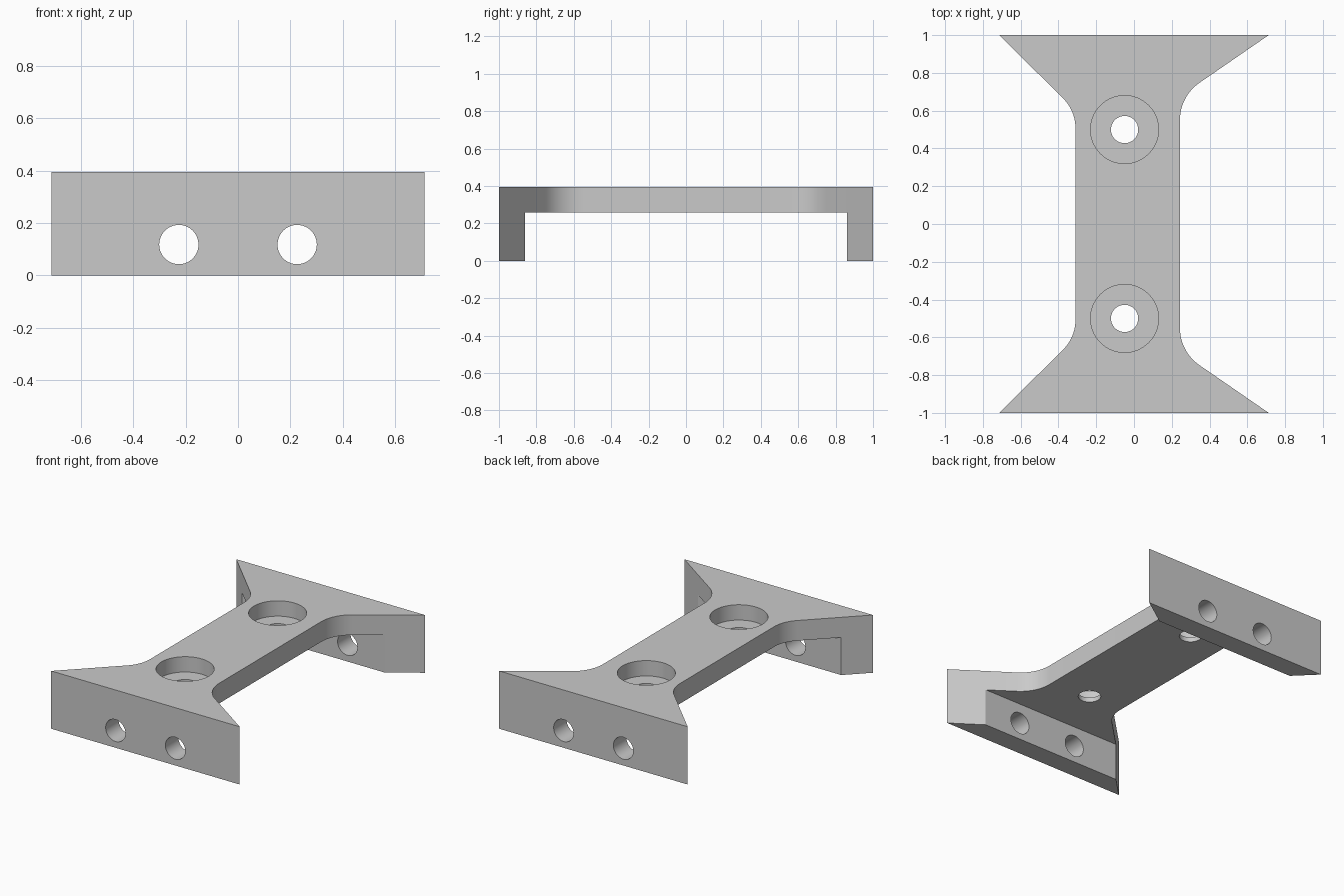
import bpy, bmesh, math
from mathutils import Vector

if "Cube" in bpy.data.objects:
    bpy.data.objects.remove(bpy.data.objects["Cube"])

HEIGHT, SLAB_BOTTOM, BORE_FLOOR = 0.395, 0.257, 0.29
LEG_OUTER, LEG_INNER = 1.0, 0.86

grey = bpy.data.materials.new("plain grey")
grey.use_nodes = True
grey.diffuse_color = (0.59, 0.59, 0.59, 1)
grey.node_tree.nodes["Principled BSDF"].inputs["Base Color"].default_value = (0.59, 0.59, 0.59, 1)

bm = bmesh.new()


def fillet(prev, corner, nxt, radius, steps=12):
    """Points of a round arc replacing a corner."""
    a, b = (prev - corner).normalized(), (nxt - corner).normalized()
    half = a.angle(b) / 2
    centre = corner + (a + b).normalized() * radius / math.sin(half)
    reach = radius / math.tan(half)
    start = (corner + a * reach - centre).normalized()
    end = (corner + b * reach - centre).normalized()
    return [centre + radius * start.slerp(end, i / steps) for i in range(steps + 1)]


def circle(centre, radius, u, v, sides=64):
    angles = [2 * math.pi * i / sides for i in range(sides)]
    return [Vector(centre) + radius * (math.cos(t) * Vector(u) + math.sin(t) * Vector(v))
            for t in angles]


def flat_circle(y, z, radius):
    return circle((-0.05, y, z), radius, (1, 0, 0), (0, 1, 0))


def sheet(normal, *loops):
    """Flat face bounded by the first loop, with the other loops as holes."""
    edges = []
    for loop in loops:
        verts = [bm.verts.new(p) for p in loop]
        edges += [bm.edges.new((v, verts[i - 1])) for i, v in enumerate(verts)]
    bmesh.ops.triangle_fill(bm, use_beauty=True, edges=edges, normal=normal)


def tube(first, second):
    """Wall of quads between two matching loops."""
    for i in range(len(first)):
        corners = (first[i - 1], first[i], second[i], second[i - 1])
        bm.faces.new([bm.verts.new(p) for p in corners])


def at_height(points, z):
    return [Vector((p.x, p.y, z)) for p in points]


# Bracket outline: narrow waist flaring to a wide plate at each end
def flare(waist_x, waist_y, tip_x, radius):
    corner, tip = Vector((waist_x, waist_y, 0)), Vector((tip_x, LEG_OUTER, 0))
    leg_edge = corner.lerp(tip, (LEG_INNER - waist_y) / (LEG_OUTER - waist_y))
    return fillet(Vector((waist_x, 0, 0)), corner, tip, radius) + [leg_edge, tip]


right_flare = flare(-0.31, 0.6, -0.713, 0.22)
left_flare = flare(0.243, 0.676, 0.713, 0.24)
back = right_flare + left_flare[::-1]
outline = back + [Vector((p.x, -p.y, 0)) for p in reversed(back)]
waist = [p for p in outline if abs(p.y) < LEG_INNER + 0.01]

# Slab with counterbored mounting holes
tube(at_height(outline, SLAB_BOTTOM), at_height(outline, HEIGHT))
sheet((0, 0, 1), at_height(outline, HEIGHT), *[flat_circle(y, HEIGHT, 0.18) for y in (-0.5, 0.5)])
sheet((0, 0, -1), at_height(waist, SLAB_BOTTOM),
      *[flat_circle(y, SLAB_BOTTOM, 0.072) for y in (-0.5, 0.5)])
for y in (-0.5, 0.5):
    tube(flat_circle(y, HEIGHT, 0.18), flat_circle(y, BORE_FLOOR, 0.18))
    tube(flat_circle(y, BORE_FLOOR, 0.18), flat_circle(y, BORE_FLOOR, 0.072))
    tube(flat_circle(y, BORE_FLOOR, 0.072), flat_circle(y, SLAB_BOTTOM, 0.072))

# Legs with slanted ends and two cross holes each
for side in (-1, 1):
    faces = []
    for index, y in ((-1, LEG_OUTER), (-2, LEG_INNER)):
        x0, x1 = right_flare[index].x, left_flare[index].x
        panel = [Vector((x, side * y, z)) for x, z in
                 ((x0, 0), (x1, 0), (x1, SLAB_BOTTOM), (x0, SLAB_BOTTOM))]
        holes = [circle((x, side * y, 0.118), 0.075, (1, 0, 0), (0, 0, 1))
                 for x in (-0.226, 0.226)]
        sheet((0, side, 0), panel, *holes)
        faces.append((panel, holes))
    (outer, outer_holes), (inner, inner_holes) = faces
    for a, b in zip(outer_holes, inner_holes):
        tube(a, b)
    for i, j in ((0, 1), (1, 2), (3, 0)):
        bm.faces.new([bm.verts.new(p) for p in (outer[i], outer[j], inner[j], inner[i])])

# Weld into one closed solid, smooth on the curves and sharp at the corners
bmesh.ops.remove_doubles(bm, verts=bm.verts[:], dist=0.0001)
bmesh.ops.recalc_face_normals(bm, faces=bm.faces[:])
bm.normal_update()
for face in bm.faces:
    face.smooth = True
for edge in bm.edges:
    edge.smooth = edge.calc_face_angle(math.pi) < math.radians(30)

mesh = bpy.data.meshes.new("bracket")
bm.to_mesh(mesh)
bm.free()
mesh.materials.append(grey)
bpy.context.scene.collection.objects.link(bpy.data.objects.new("bracket", mesh))
